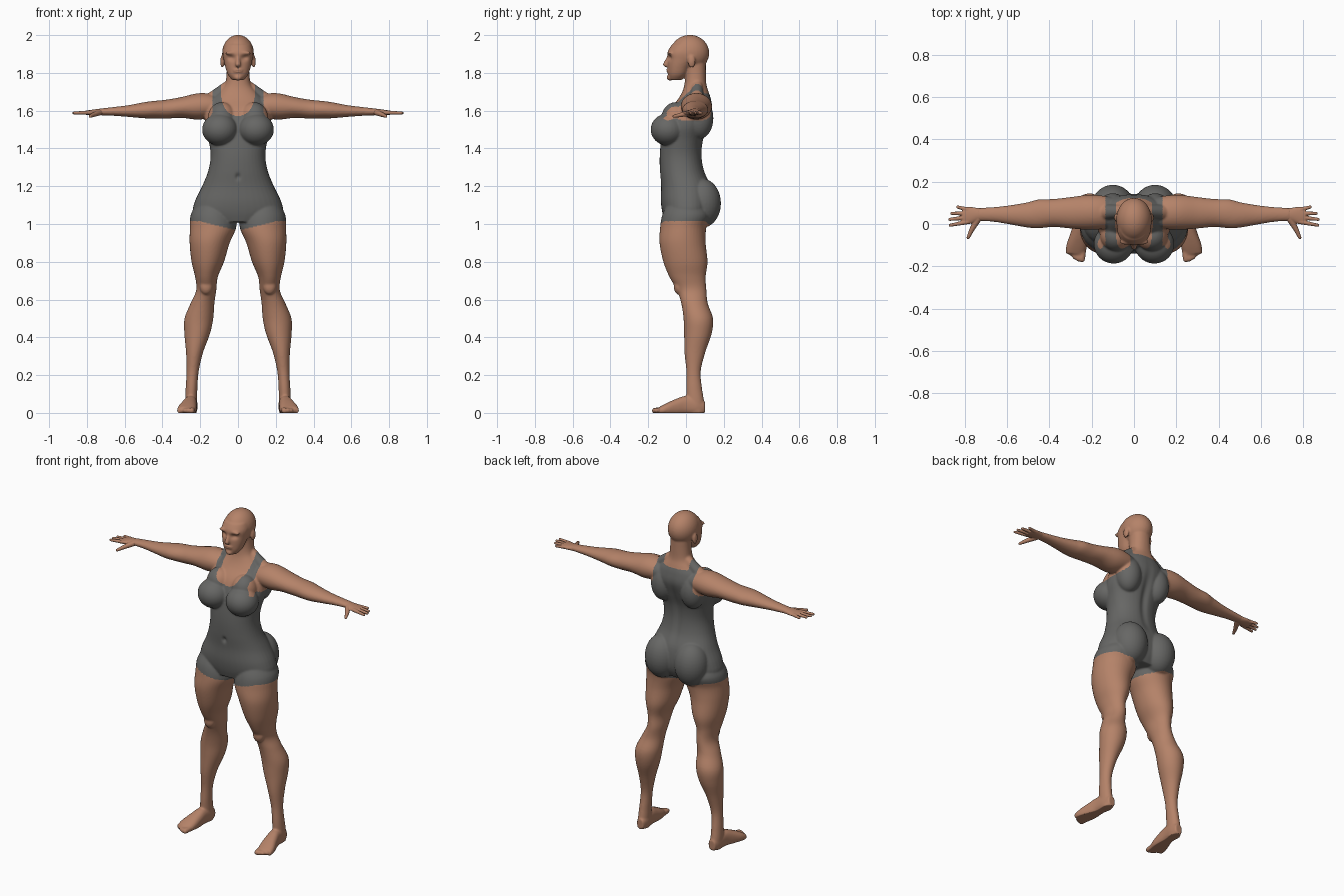
import bpy
import bmesh
import math
from mathutils import Matrix, Vector

cube = bpy.data.objects.get("Cube")
if cube:
    bpy.data.objects.remove(cube, do_unlink=True)


def make_material(name, colour):
    mat = bpy.data.materials.new(name)
    mat.use_nodes = True
    mat.diffuse_color = (*colour, 1)
    mat.node_tree.nodes["Principled BSDF"].inputs["Base Color"].default_value = (*colour, 1)
    return mat


skin = make_material("warm_skin", (.46, .225, .14))
cloth = make_material("grey_cloth", (.135, .135, .13))


def smooth_rings(rings, steps=5):
    """Catmull-Rom interpolation between the given cross-sections."""
    padded = [rings[0], *rings, rings[-1]]
    result = []
    for before, start, end, after in zip(padded, padded[1:], padded[2:], padded[3:]):
        for step in range(steps):
            t = step / steps
            result.append([
                b + t * ((c - a) + t * ((2 * a - 5 * b + 4 * c - d) + t * (3 * b - a - 3 * c + d))) / 2
                for a, b, c, d in zip(before, start, end, after)])
    return result + [rings[-1]]


def loft(bm, axis, rings, power=2.0, sides=40):
    """Tube along an axis; ring = position, two centre values, two radii."""
    def bulge(value):
        return math.copysign(abs(value) ** (2 / power), value)

    loops = []
    for along, a, b, radius_a, radius_b in smooth_rings(rings):
        loop = []
        for i in range(sides):
            angle = math.tau * i / sides
            point = [a + radius_a * bulge(math.cos(angle)), b + radius_b * bulge(math.sin(angle))]
            point.insert("XYZ".index(axis), along)
            loop.append(bm.verts.new(point))
        loops.append(loop)
    for low, high in zip(loops, loops[1:]):
        for i in range(sides):
            j = (i + 1) % sides
            bm.faces.new((low[i], low[j], high[j], high[i]))
    bm.faces.new(loops[0][::-1])
    bm.faces.new(loops[-1])


def blob(bm, centre, radii):
    matrix = Matrix.Translation(centre) @ Matrix.Diagonal((*radii, 1))
    bmesh.ops.create_uvsphere(bm, u_segments=32, v_segments=20, radius=1, matrix=matrix)


def tube(bm, start, end, radius_start, radius_end):
    """Tapered capsule between two points."""
    start, end = Vector(start), Vector(end)
    turn = (end - start).to_track_quat("Z", "Y").to_matrix().to_4x4()
    bmesh.ops.create_cone(bm, cap_ends=True, segments=20, radius1=radius_start, radius2=radius_end,
                          depth=(end - start).length,
                          matrix=Matrix.Translation((start + end) / 2) @ turn)
    blob(bm, start, [radius_start] * 3)
    blob(bm, end, [radius_end] * 3)


def mirror_parts(bm):
    copy = bmesh.ops.duplicate(bm, geom=bm.verts[:] + bm.edges[:] + bm.faces[:])["geom"]
    bmesh.ops.scale(bm, vec=(-1, 1, 1), verts=[g for g in copy if isinstance(g, bmesh.types.BMVert)])
    bmesh.ops.reverse_faces(bm, faces=[g for g in copy if isinstance(g, bmesh.types.BMFace)])


def fuse(name, bm, voxel, passes):
    """Blend all overlapping parts into one smooth skin."""
    bmesh.ops.recalc_face_normals(bm, faces=bm.faces[:])
    mesh = bpy.data.meshes.new(name)
    bm.to_mesh(mesh)
    bm.free()
    obj = bpy.data.objects.new(name, mesh)
    bpy.context.collection.objects.link(obj)
    remesh = obj.modifiers.new("blend", "REMESH")
    remesh.mode = "VOXEL"
    remesh.voxel_size = voxel
    soften = obj.modifiers.new("soften", "SMOOTH")
    soften.factor = .5
    soften.iterations = passes
    bpy.context.view_layer.update()
    graph = bpy.context.evaluated_depsgraph_get()
    result = bpy.data.meshes.new_from_object(obj.evaluated_get(graph))
    obj.modifiers.clear()
    obj.data = result
    result.name = name
    result.materials.clear()
    result.materials.append(skin)
    result.polygons.foreach_set("use_smooth", [True] * len(result.polygons))
    return obj


body = bmesh.new()

# Legs
loft(body, "Z", [
    (0, .248, .055, .03, .045), (.06, .248, .05, .032, .046), (.13, .246, .043, .031, .042),
    (.22, .24, .04, .032, .038), (.32, .23, .047, .045, .055), (.42, .216, .063, .068, .073),
    (.5, .207, .065, .076, .078), (.58, .188, .045, .063, .07), (.65, .168, .03, .053, .078),
    (.72, .167, .008, .06, .096), (.8, .16, -.003, .086, .117), (.9, .15, -.018, .106, .122),
    (.98, .132, -.015, .122, .122), (1.05, .132, 0, .118, .125), (1.12, .13, 0, .08, .09)])
blob(body, (.168, -.035, .67), (.035, .03, .045))

# Feet and toes
loft(body, "Y", [
    (-.14, .277, .012, .045, .02), (-.1, .27, .02, .049, .033), (-.05, .26, .03, .042, .045),
    (0, .252, .04, .035, .05), (.06, .247, .035, .033, .045), (.1, .245, .03, .022, .03)], power=2.4)
for i in range(5):
    radius = .017 - .0015 * i
    tube(body, (.242 + .017 * i, -.12, .014), (.246 + .017 * i, -.166 + .003 * i * i, .012), radius, radius * .9)

# Arms
loft(body, "X", [
    (.1, .055, 1.625, .07, .05), (.16, .055, 1.625, .08, .066), (.22, .055, 1.622, .082, .069),
    (.3, .053, 1.617, .074, .055), (.38, .052, 1.608, .066, .05), (.45, .048, 1.605, .068, .046),
    (.5, .043, 1.602, .06, .042), (.58, .043, 1.598, .046, .031), (.66, .045, 1.596, .035, .023),
    (.74, .045, 1.593, .03, .017)])
tube(body, (.04, .06, 1.74), (.17, .055, 1.635), .028, .04)

# Chest and buttocks
blob(body, (.096, -.095, 1.5), (.094, .092, .085))
blob(body, (.085, -.055, 1.56), (.075, .075, .085))
blob(body, (.1, .085, 1.11), (.1, .1, .13))
blob(body, (.1, .07, 1.56), (.075, .075, .11))

# Ears and brows
blob(body, (.083, .03, 1.86), (.011, .02, .033))
blob(body, (.033, -.085, 1.905), (.035, .014, .011))
mirror_parts(body)

# Torso and neck
loft(body, "Z", [
    (1.01, 0, 0, .17, .11), (1.06, 0, .005, .235, .13), (1.12, 0, .005, .228, .138),
    (1.2, 0, 0, .19, .132), (1.28, 0, -.02, .158, .118), (1.36, 0, -.027, .145, .112),
    (1.44, 0, -.02, .155, .112), (1.52, 0, 0, .175, .118), (1.6, 0, .025, .17, .115),
    (1.66, 0, .045, .14, .088), (1.7, 0, .05, .1, .07), (1.74, 0, .05, .069, .058),
    (1.8, 0, .05, .06, .055), (1.88, 0, .045, .06, .06)], power=2.2)

# Head
blob(body, (0, .02, 1.905), (.084, .103, .096))
loft(body, "Z", [
    (1.762, 0, -.055, .03, .032), (1.79, 0, -.045, .053, .05), (1.83, 0, -.035, .067, .062),
    (1.87, 0, -.02, .076, .077), (1.91, 0, -.01, .08, .088), (1.95, 0, .005, .07, .08)], power=2.2)
tube(body, (0, -.092, 1.885), (0, -.108, 1.845), .009, .014)
blob(body, (0, -.095, 1.812), (.025, .012, .01))
blob(body, (0, -.085, 1.775), (.022, .018, .016))
figure = fuse("body", body, .0055, 5)

# Sculpted hollows: eyes, mouth, spine, navel (centre, size, push along y)
hollows = [((.034, -.09, 1.88), (.02, .03, .014), .013), ((0, -.1, 1.811), (.022, .03, .004), .005),
           ((0, .12, 1.42), (.022, .06, .15), -.014), ((0, -.14, 1.25), (.012, .03, .016), .012)]
for vert in figure.data.vertices:
    x, y, z = vert.co
    for centre, size, push in hollows:
        distance = sum(((p - c) / s) ** 2 for p, c, s in zip((abs(x), y, z), centre, size))
        if distance < 6:
            vert.co.y += push * math.exp(-distance)
    vert.co.z = max(z, 0)


def is_clothed(centre):
    """Hem, armholes and neckline of the one-piece suit."""
    x, y, z = abs(centre.x), centre.y, centre.z
    if x > .3 or z > 1.76 or z < .965 + .05 * min(x / .2, 1):
        return False
    if z < 1.53:
        return True
    if x > .135 + .07 * max(0, (1.6 - z) / .07) ** 2:
        return False
    if y < .05:
        return (x / .09) ** 2 + (min(z - 1.69, 0) / .12) ** 2 > 1
    return z < 1.69 or x > .085


figure.data.materials.append(cloth)
for face in figure.data.polygons:
    face.material_index = int(is_clothed(face.center))

# Hands: palm, fingers, thumb
hands = bmesh.new()
loft(hands, "X", [
    (.7, .045, 1.594, .027, .016), (.74, .044, 1.592, .032, .017), (.78, .04, 1.59, .041, .014),
    (.81, .038, 1.589, .036, .01)])
for base_y, tip_x, tip_y in [(.01, .868, -.006), (.031, .87, .022), (.05, .86, .05), (.068, .832, .08)]:
    tube(hands, (.785, base_y, 1.59), (tip_x, tip_y, 1.588), .011, .0075)
tube(hands, (.735, .025, 1.59), (.765, -.025, 1.578), .016, .012)
tube(hands, (.765, -.025, 1.578), (.783, -.064, 1.57), .012, .008)
mirror_parts(hands)
fuse("hands", hands, .003, 3)
